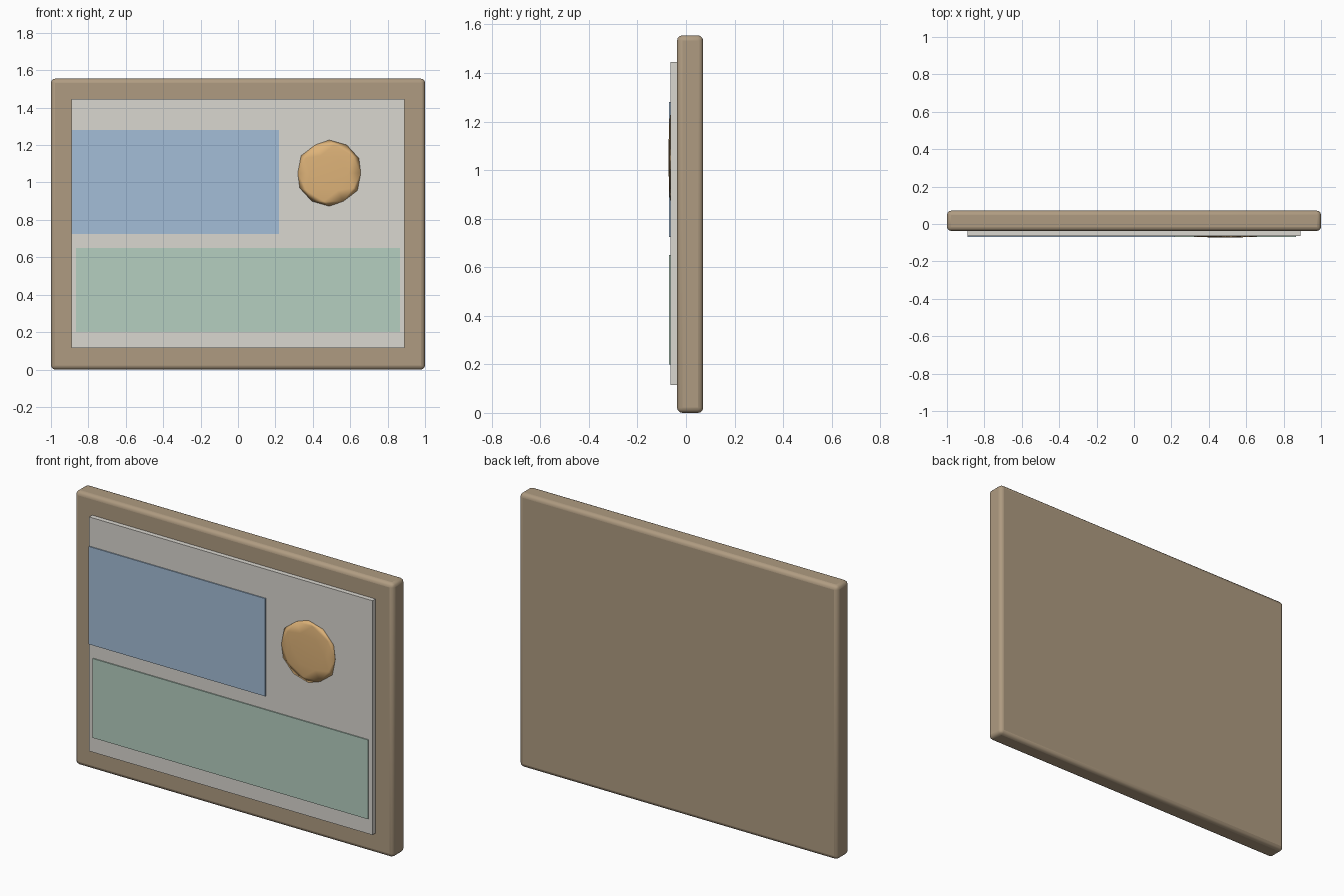
import bpy
import math

if "Cube" in bpy.data.objects:
    bpy.data.objects.remove(bpy.data.objects["Cube"])


def paint(obj, name, rgb):
    mat = bpy.data.materials.new(name)
    mat.diffuse_color = (*rgb, 1)
    mat.use_nodes = True
    mat.node_tree.nodes["Principled BSDF"].inputs["Base Color"].default_value = mat.diffuse_color
    obj.data.materials.append(mat)


def slab(name, x, y, z, rgb, bevel=0):
    """Box spanning the given (min, max) ranges, optionally with rounded edges."""
    spans = (x, y, z)
    bpy.ops.mesh.primitive_cube_add(size=1, location=[(a + b) / 2 for a, b in spans])
    obj = bpy.context.object
    obj.name = name
    obj.scale = [b - a for a, b in spans]
    bpy.ops.object.transform_apply(location=False, rotation=False, scale=True)
    paint(obj, name + "_colour", rgb)
    if bevel:
        mod = obj.modifiers.new("rounded_edges", 'BEVEL')
        mod.width = bevel
        mod.segments = 3
        bpy.ops.object.shade_smooth_by_angle(angle=math.radians(35))
    return obj


# Wooden backing board whose margin reads as the frame
slab("frame_board", (-1, 1), (-0.037, 0.071), (0, 1.555), (0.43, 0.33, 0.22), bevel=0.022)

# Raised picture surface
slab("canvas", (-0.89, 0.89), (-0.064, -0.02), (0.115, 1.445), (0.70, 0.68, 0.63))

# Thin painted colour fields
slab("sky_panel", (-0.89, 0.22), (-0.070, -0.05), (0.725, 1.28), (0.37, 0.51, 0.68))
slab("field_panel", (-0.865, 0.865), (-0.070, -0.05), (0.20, 0.65), (0.46, 0.62, 0.53))

# Flattened low-poly sun
bpy.ops.mesh.primitive_ico_sphere_add(subdivisions=2, radius=0.177, location=(0.488, -0.065, 1.05))
sun = bpy.context.object
sun.name = "sun_disc"
sun.scale.y = 0.04
bpy.ops.object.transform_apply(location=False, rotation=False, scale=True)
bpy.ops.object.shade_smooth()
paint(sun, "sun_colour", (0.73, 0.45, 0.19))
